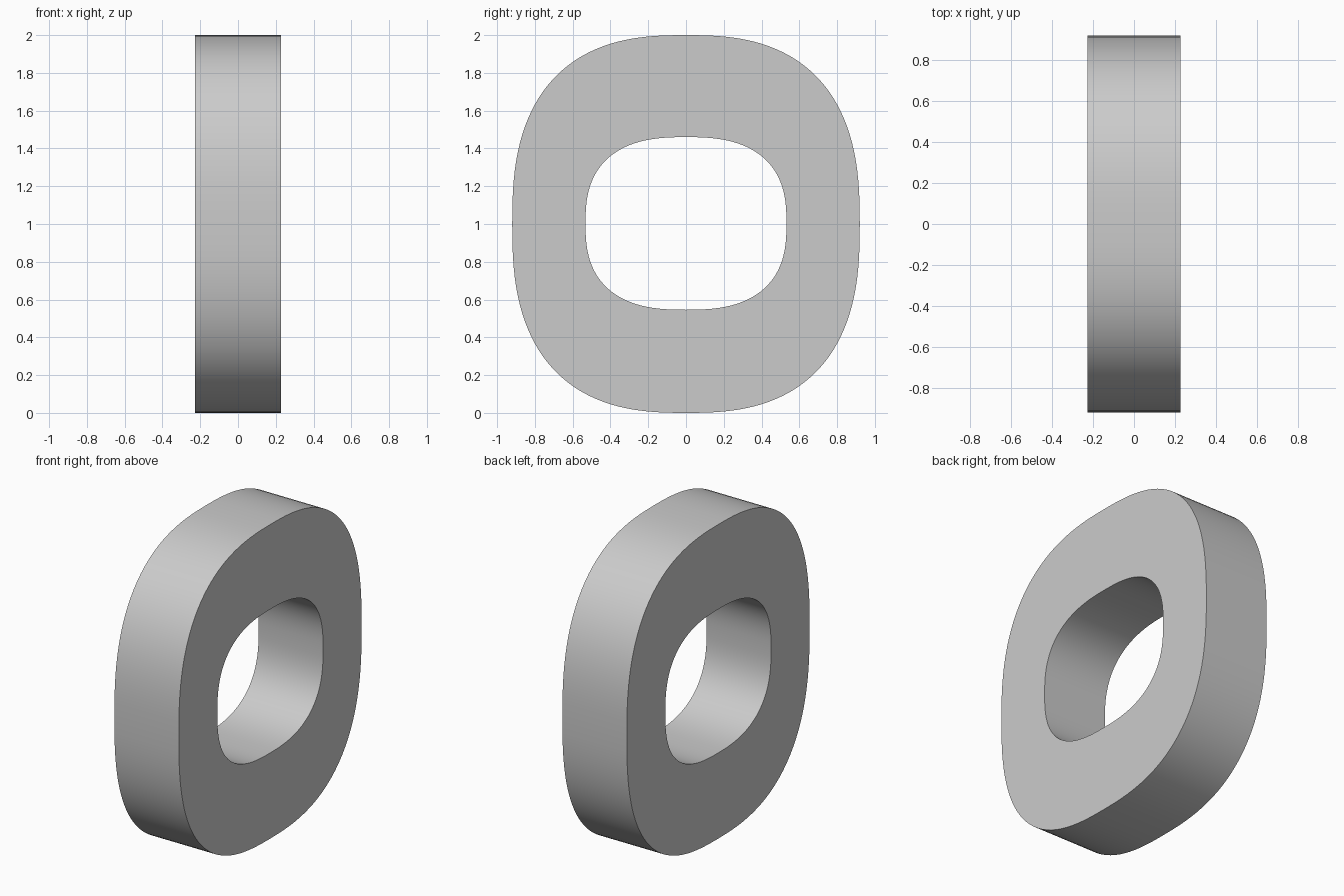
import bpy, bmesh
from math import cos, sin, pi, copysign, radians

if "Cube" in bpy.data.objects:
    bpy.data.objects.remove(bpy.data.objects["Cube"])

SEGMENTS = 128
HALF_DEPTH = 0.227


def rounded_square(bm, x, half_y, half_z, centre_z, power):
    """Ring of vertices on a superellipse in the YZ plane."""
    ring = []
    for i in range(SEGMENTS):
        a = 2 * pi * i / SEGMENTS
        c, s = cos(a), sin(a)
        y = half_y * copysign(abs(c) ** (2 / power), c)
        z = half_z * copysign(abs(s) ** (2 / power), s)
        ring.append(bm.verts.new((x, y, centre_z + z)))
    return ring


bm = bmesh.new()

# Outer and inner outlines on both flat sides
outer = (0.92, 1.0, 1.0, 2.6)
inner = (0.532, 0.457, 1.003, 2.6)
rings = [rounded_square(bm, HALF_DEPTH, *outer),
         rounded_square(bm, -HALF_DEPTH, *outer),
         rounded_square(bm, -HALF_DEPTH, *inner),
         rounded_square(bm, HALF_DEPTH, *inner)]

# Rim, back side, hole wall and front side
for k in range(4):
    a, b = rings[k], rings[(k + 1) % 4]
    for i in range(SEGMENTS):
        j = (i + 1) % SEGMENTS
        bm.faces.new((a[i], a[j], b[j], b[i]))
bmesh.ops.recalc_face_normals(bm, faces=bm.faces)

mesh = bpy.data.meshes.new("rounded_ring")
bm.to_mesh(mesh)
bm.free()
ring_obj = bpy.data.objects.new("rounded_ring", mesh)
bpy.context.collection.objects.link(ring_obj)

# Smooth curved walls, crisp edges
bpy.context.view_layer.objects.active = ring_obj
ring_obj.select_set(True)
bpy.ops.object.shade_smooth_by_angle(angle=radians(30))
